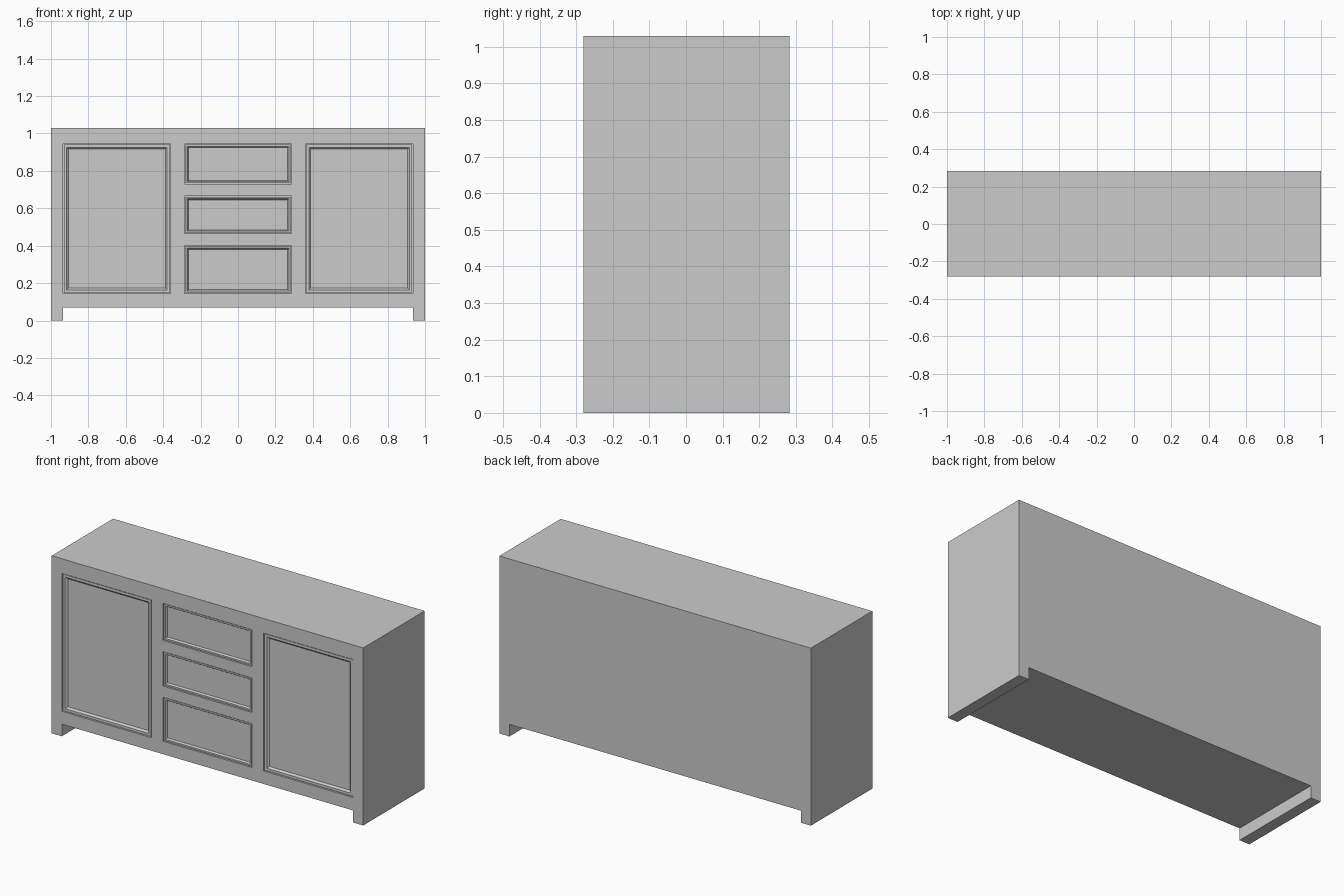
import bpy
import bmesh

if "Cube" in bpy.data.objects:
    bpy.data.objects.remove(bpy.data.objects["Cube"])

FRONT, BACK = -0.28, 0.283
FACE = -0.255          # front of the carcass behind the face frame


def mesh_object(name, bm):
    bmesh.ops.recalc_face_normals(bm, faces=bm.faces)
    mesh = bpy.data.meshes.new(name)
    bm.to_mesh(mesh)
    bm.free()
    obj = bpy.data.objects.new(name, mesh)
    bpy.context.collection.objects.link(obj)
    return obj


def box_bmesh(x0, x1, y0, y1, z0, z1):
    bm = bmesh.new()
    bmesh.ops.create_cube(bm, size=1)
    for v in bm.verts:
        v.co.x = x1 if v.co.x > 0 else x0
        v.co.y = y1 if v.co.y > 0 else y0
        v.co.z = z1 if v.co.z > 0 else z0
    return bm


def box(name, *bounds):
    return mesh_object(name, box_bmesh(*bounds))


def framed_panel(name, x0, x1, z0, z1, border):
    """Slab with a flat rim sloping down to a recessed centre panel."""
    gap = 0.004
    bm = box_bmesh(x0 + gap, x1 - gap, FRONT + 0.004, FACE, z0 + gap, z1 - gap)
    bm.normal_update()
    face = min(bm.faces, key=lambda f: f.calc_center_median().y)
    bmesh.ops.inset_region(bm, faces=[face], thickness=border * 0.6)
    bmesh.ops.inset_region(bm, faces=[face], thickness=border * 0.4, depth=-0.01)
    return mesh_object(name, bm)


# Top, carcass and full-depth side panels that form the feet
box("top", -1, 1, FRONT, BACK, 0.995, 1.03)
box("carcass", -0.935, 0.935, FACE, BACK, 0.07, 0.995)
for side, x0, x1 in (("left", -1, -0.935), ("right", 0.935, 1)):
    box(side + "_side_panel", x0, x1, FRONT, BACK, 0, 0.995)

# Face frame
box("top_rail", -0.935, 0.935, FRONT, FACE, 0.945, 0.995)
box("bottom_rail", -0.935, 0.935, FRONT, FACE, 0.07, 0.145)
for side, x0, x1 in (("left", -0.36, -0.285), ("right", 0.285, 0.36)):
    box(side + "_stile", x0, x1, FRONT, FACE, 0.145, 0.945)
for side, z0, z1 in (("lower", 0.4, 0.465), ("upper", 0.665, 0.73)):
    box(side + "_drawer_rail", -0.285, 0.285, FRONT, FACE, z0, z1)

# Doors
framed_panel("left_door", -0.935, -0.36, 0.145, 0.945, 0.035)
framed_panel("right_door", 0.36, 0.935, 0.145, 0.945, 0.035)

# Drawers
for name, z0, z1 in (("bottom", 0.145, 0.4), ("middle", 0.465, 0.665), ("top", 0.73, 0.945)):
    framed_panel(name + "_drawer", -0.285, 0.285, z0, z1, 0.022)
